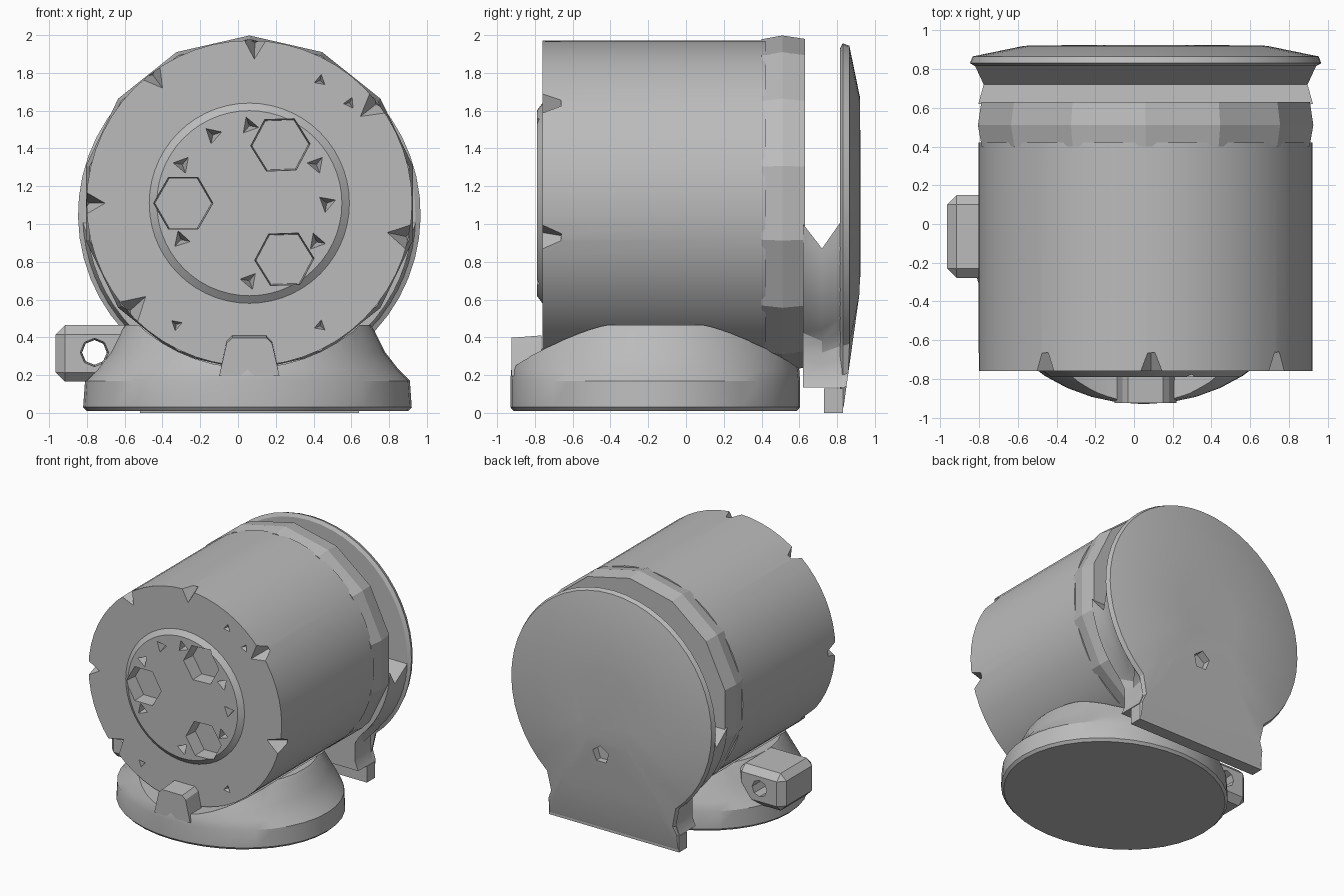
import bpy, bmesh, math
from math import cos, sin, radians, sqrt, pi
from mathutils import Matrix, Vector

cube = bpy.data.objects.get("Cube")
if cube:
    bpy.data.objects.remove(cube)

grey = bpy.data.materials.new("plain grey")
grey.use_nodes = True
grey.diffuse_color = (0.5, 0.5, 0.5, 1)
grey.node_tree.nodes["Principled BSDF"].inputs["Base Color"].default_value = (0.5, 0.5, 0.5, 1)

CX, CZ = 0.06, 1.11      # drum axis
PLATE_Z = 1.05           # rear plate centre height


def finish(name, bm):
    bmesh.ops.recalc_face_normals(bm, faces=bm.faces)
    mesh = bpy.data.meshes.new(name)
    bm.to_mesh(mesh)
    bm.free()
    mesh.materials.append(grey)
    obj = bpy.data.objects.new(name, mesh)
    bpy.context.scene.collection.objects.link(obj)
    return obj


def loft(name, rings):
    """Skin equal-length rings of points and cap both ends."""
    bm = bmesh.new()
    loops = [[bm.verts.new(p) for p in ring] for ring in rings]
    n = len(loops[0])
    for a, b in zip(loops, loops[1:]):
        for i in range(n):
            j = (i + 1) % n
            bm.faces.new((a[i], a[j], b[j], b[i]))
    bm.faces.new(loops[0])
    bm.faces.new(loops[-1])
    return finish(name, bm)


def lathe(name, profile, sides, x=CX, z=CZ, turn=90):
    """Revolve (radius, y) pairs round an axis parallel to y."""
    angles = [radians(turn) + 2 * pi * i / sides for i in range(sides)]
    return loft(name, [[(x + r * cos(a), y, z + r * sin(a)) for a in angles]
                       for r, y in profile])


def block(name, lo, hi, bevel=0.0):
    lo, hi = Vector(lo), Vector(hi)
    size = hi - lo
    bm = bmesh.new()
    bmesh.ops.create_cube(bm, size=1, matrix=Matrix.Translation((lo + hi) / 2)
                          @ Matrix.Diagonal((size.x, size.y, size.z, 1)))
    if bevel:
        bmesh.ops.bevel(bm, geom=bm.edges[:], offset=bevel, segments=1, affect='EDGES')
    return finish(name, bm)


def cut(obj, cutter):
    """Subtract the cutter for good and discard it."""
    cutter.hide_render = True
    mod = obj.modifiers.new("cut", 'BOOLEAN')
    mod.operation, mod.solver, mod.object = 'DIFFERENCE', 'EXACT', cutter
    dg = bpy.context.evaluated_depsgraph_get()
    mesh = bpy.data.meshes.new_from_object(obj.evaluated_get(dg))
    obj.modifiers.clear()
    obj.data = mesh
    bpy.data.objects.remove(cutter)


def smooth(obj, angle=28):
    bpy.ops.object.select_all(action='DESELECT')
    obj.select_set(True)
    bpy.context.view_layer.objects.active = obj
    bpy.ops.object.shade_smooth_by_angle(angle=radians(angle))


def polar(radius, degrees):
    a = radians(degrees)
    return CX + radius * cos(a), CZ + radius * sin(a)


# Drum with a slightly raised hub on its front
drum = lathe("drum", [(0.49, -0.79), (0.53, -0.76), (0.862, -0.76), (0.862, 0.42)], 56)

# Three hexagonal ports in the hub
for angle in (62, 180, 302):
    x, z = polar(0.35, angle)
    cut(drum, lathe("port_cutter", [(0.165, -0.9), (0.15, -0.68)], 6, x, z, angle))

# Inner and outer rings of small triangular bolt pits
for radius, angles in ((0.41, (90, 118, 150, 208, 270, 330, 0, 30)),
                       (0.75, (45, 60, 239, 300))):
    for angle in angles:
        x, z = polar(radius, angle)
        cut(drum, lathe("pit_cutter", [(0.055, -0.8), (0.005, -0.71)], 3, x, z, angle + 20))

# Chipped notches round the front rim
for angle, size in ((38, 0.12), (88, 0.1), (127, 0.1), (180, 0.1), (222, 0.13), (348, 0.12)):
    x, z = polar(0.85, angle)
    cut(drum, lathe("notch_cutter", [(size, -0.78), (0.005, -0.64)], 3, x, z, angle + 180))
smooth(drum)

# Faceted collar behind the drum
collar = lathe("collar", [(0.868, 0.40), (0.888, 0.51), (0.87, 0.63)], 14)


# Rear cover: a round shield with a narrow foot
def half_width(z, r):
    if z < 0.14:
        return 0.58
    if z < 0.36:
        return 0.55
    return sqrt(max(r * r - (z - PLATE_Z) ** 2, 0))


def shield(scale, y):
    arc = [radians(-50 + 280 * i / 40) for i in range(41)]
    pts = [(0.907 * cos(a), 0.907 * sin(a)) for a in arc]
    foot = [(-0.55, 0.2), (-0.58, 0.13), (-0.58, 0.02), (0.58, 0.02), (0.58, 0.13), (0.55, 0.2)]
    pts += [(x, z - PLATE_Z) for x, z in foot]
    ring = []
    for u, v in pts:
        z = PLATE_Z + scale * v
        ring.append((CX + scale * u, min(y, 0.83 + 0.14 * z), z))
    return ring


cover = loft("rear_cover", [shield(0.97, 0.815), shield(1, 0.83), shield(0.985, 0.865),
                            shield(0.69, 0.92), shield(0.3, 0.925)])
cut(cover, lathe("socket_cutter", [(0.07, 0.86), (0.08, 1.0)], 5, 0.12, 0.65))
smooth(cover)
block("cover_foot", (CX - 0.58, 0.73, 0), (CX + 0.58, 0.83, 0.13))


# Web joining the collar to the cover, lower half only
def web_ring(y, top, r):
    levels = [0.135 + (top - 0.135) * i / 12 for i in range(13)]
    right = [(CX + half_width(z, r), y, z) for z in levels]
    left = [(CX - half_width(z, r), y, z) for z in reversed(levels)]
    return right + left


web = loft("rear_web", [web_ring(0.62, 1.0, 0.865), web_ring(0.72, 0.87, 0.855),
                        web_ring(0.825, 1.02, 0.885)])
smooth(web)


# Oval base, hollowed to cradle the drum
def oval(z, rx, ry):
    return [(0.05 + rx * cos(2 * pi * i / 40), -0.163 + ry * sin(2 * pi * i / 40), z)
            for i in range(40)]


base = loft("base", [oval(0.01, 0.85, 0.75), oval(0.03, 0.87, 0.767), oval(0.17, 0.86, 0.767),
                     oval(0.23, 0.8, 0.762), oval(0.32, 0.73, 0.73), oval(0.44, 0.67, 0.66),
                     oval(0.465, 0.65, 0.64)])
cut(base, lathe("cradle_cutter", [(0.872, -1.3), (0.872, 0.9)], 56))
smooth(base)

# Small post at the front of the cradle
post = [(-0.1, 0.2), (-0.06, 0.38), (-0.03, 0.41), (0.15, 0.41), (0.18, 0.38), (0.22, 0.2)]
loft("front_post", [[(x, -0.925, z * 0.97) for x, z in post], [(x, -0.765, z) for x, z in post]])

# Side lug with an eye through it
lug = block("side_lug", (-0.965, -0.28, 0.165), (-0.55, 0.15, 0.465), 0.05)
cut(lug, lathe("eye_cutter", [(0.08, -0.5), (0.06, 0.4)], 8, -0.76, 0.32))
